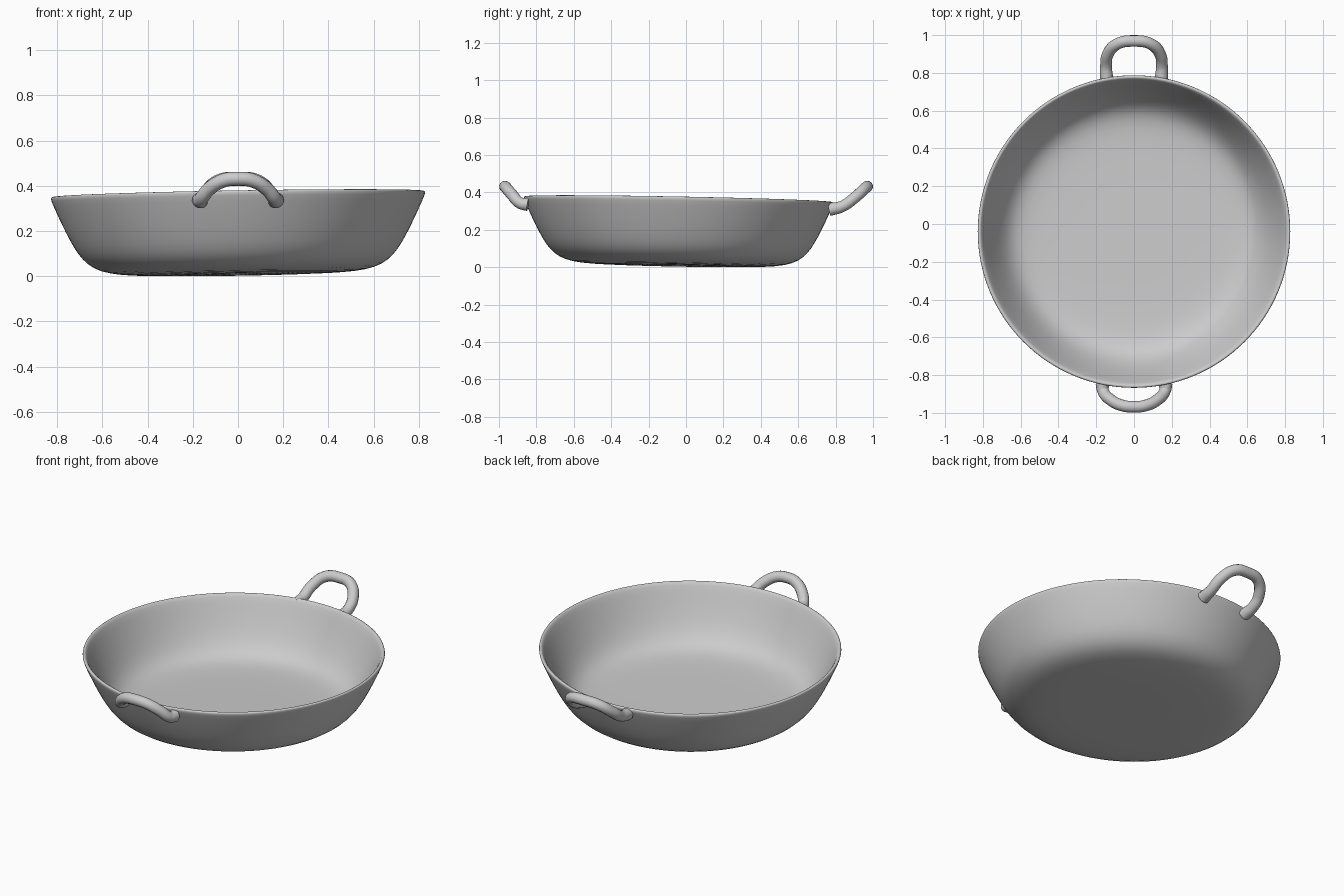
import bpy, bmesh, math
from mathutils import Vector, Matrix

if "Cube" in bpy.data.objects:
    bpy.data.objects.remove(bpy.data.objects["Cube"])

CENTRE_Y = -0.04

# Closed wall profile (radius, height): outer floor, outer wall, rim, inner wall, inner floor
PROFILE = [(0, 0.008), (0.30, 0.008), (0.48, 0.011), (0.57, 0.021), (0.64, 0.043),
           (0.69, 0.085), (0.725, 0.135), (0.765, 0.21), (0.80, 0.285), (0.83, 0.352),
           (0.829, 0.362), (0.817, 0.366), (0.807, 0.358),
           (0.775, 0.285), (0.74, 0.21), (0.70, 0.137), (0.662, 0.09), (0.62, 0.06),
           (0.56, 0.043), (0.47, 0.036), (0.30, 0.033), (0, 0.033)]


def make_bowl():
    bm = bmesh.new()
    verts = [bm.verts.new((r, 0, z)) for r, z in PROFILE]
    edges = [bm.edges.new(pair) for pair in zip(verts, verts[1:])]
    bmesh.ops.spin(bm, geom=verts + edges, cent=(0, 0, 0), axis=(0, 0, 1),
                   angle=math.tau, steps=64, use_duplicate=False)
    bmesh.ops.remove_doubles(bm, verts=bm.verts, dist=0.0005)
    bmesh.ops.recalc_face_normals(bm, faces=bm.faces)
    # Slight hand-made lean of the whole pan
    for v in bm.verts:
        v.co.z = max(0.0, v.co.z + 0.017 * v.co.x - 0.019 * v.co.y)
        v.co.y += CENTRE_Y
    mesh = bpy.data.meshes.new("pan_bowl")
    bm.to_mesh(mesh)
    bm.free()
    mesh.polygons.foreach_set("use_smooth", [True] * len(mesh.polygons))
    bowl = bpy.data.objects.new("pan_bowl", mesh)
    bpy.context.collection.objects.link(bowl)
    sub = bowl.modifiers.new("smooth", 'SUBSURF')
    sub.levels = sub.render_levels = 1


def make_handle(name, half_path, radius):
    # half_path runs from the left foot to the middle of the loop, then is mirrored
    path = half_path + [(-x, y, z) for x, y, z in reversed(half_path[:-1])]
    curve = bpy.data.curves.new(name, 'CURVE')
    curve.dimensions = '3D'
    curve.bevel_depth = radius
    curve.bevel_resolution = 5
    curve.resolution_u = 10
    curve.use_fill_caps = True
    spline = curve.splines.new('BEZIER')
    spline.bezier_points.add(len(path) - 1)
    for point, co in zip(spline.bezier_points, path):
        point.co = co
        point.handle_left_type = point.handle_right_type = 'AUTO'
    # Feet swell a little where they join the wall
    for i in (0, -1):
        spline.bezier_points[i].radius = 1.15
    obj = bpy.data.objects.new(name, curve)
    bpy.context.collection.objects.link(obj)
    bpy.context.view_layer.objects.active = obj
    obj.select_set(True)
    bpy.ops.object.convert(target='MESH')
    bpy.ops.object.shade_smooth_by_angle(angle=math.radians(50))
    bpy.context.object.select_set(False)


make_bowl()
# Front loop is steep, back loop leans outward
make_handle("front_handle", [(-0.168, -0.845, 0.335), (-0.163, -0.885, 0.342),
                             (-0.125, -0.93, 0.388), (-0.065, -0.96, 0.423),
                             (0, -0.968, 0.431)], 0.031)
make_handle("back_handle", [(-0.145, 0.765, 0.308), (-0.148, 0.835, 0.325),
                            (-0.138, 0.90, 0.37), (-0.085, 0.955, 0.42),
                            (0, 0.969, 0.431)], 0.031)
